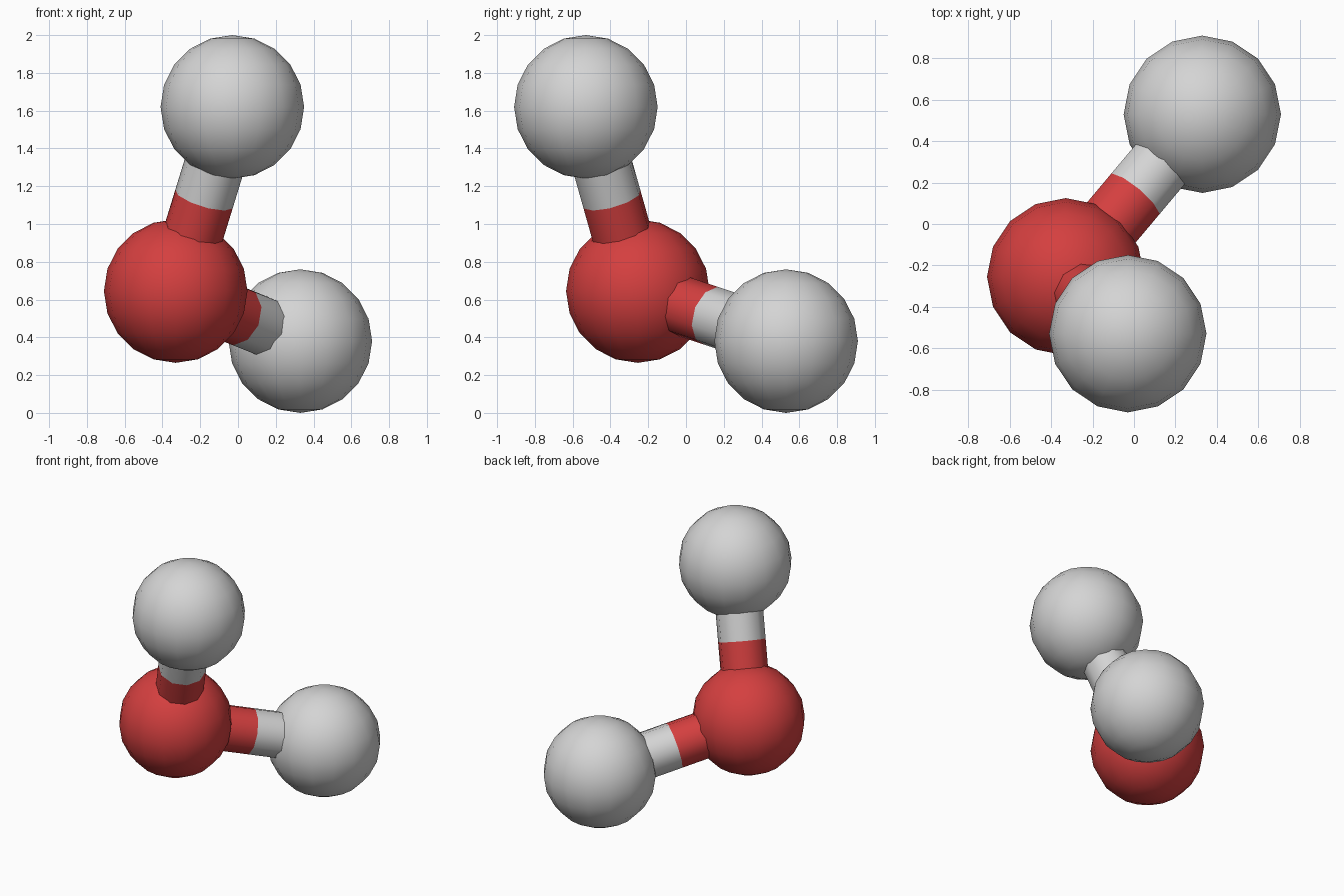
import bpy
from mathutils import Vector

cube = bpy.data.objects.get("Cube")
if cube:
    bpy.data.objects.remove(cube, do_unlink=True)


def material(name, rgb):
    mat = bpy.data.materials.new(name)
    mat.use_nodes = True
    color = (*rgb, 1.0)
    mat.diffuse_color = color
    mat.node_tree.nodes["Principled BSDF"].inputs["Base Color"].default_value = color
    return mat


RED = material("red", (0.66, 0.05, 0.05))
GREY = material("light_grey", (0.66, 0.66, 0.66))

BALL_RADIUS = 0.38
ROD_RADIUS = 0.16


def finish(name, mat):
    obj = bpy.context.object
    obj.name = name
    obj.data.materials.append(mat)
    bpy.ops.object.shade_smooth_by_angle(angle=0.8)


def ball(name, centre, mat):
    bpy.ops.mesh.primitive_uv_sphere_add(
        segments=16, ring_count=10, radius=BALL_RADIUS, location=centre)
    finish(name, mat)


def rod(name, start, end, mat):
    axis = end - start
    bpy.ops.mesh.primitive_cylinder_add(
        vertices=10, radius=ROD_RADIUS, depth=axis.length,
        end_fill_type='NOTHING', location=(start + end) / 2,
        rotation=axis.to_track_quat('Z', 'Y').to_euler())
    finish(name, mat)


# Central ball
hub = Vector((-0.33, -0.255, 0.645))
ball("centre_ball", hub, RED)

# Outer balls, each joined to the centre by a two-colour rod
outer = {"upper": Vector((-0.03, -0.53, 1.62)),
         "lower": Vector((0.33, 0.53, 0.38))}
for label, centre in outer.items():
    middle = (hub + centre) / 2
    ball(label + "_ball", centre, GREY)
    rod(label + "_rod_inner_half", hub, middle, RED)
    rod(label + "_rod_outer_half", middle, centre, GREY)
